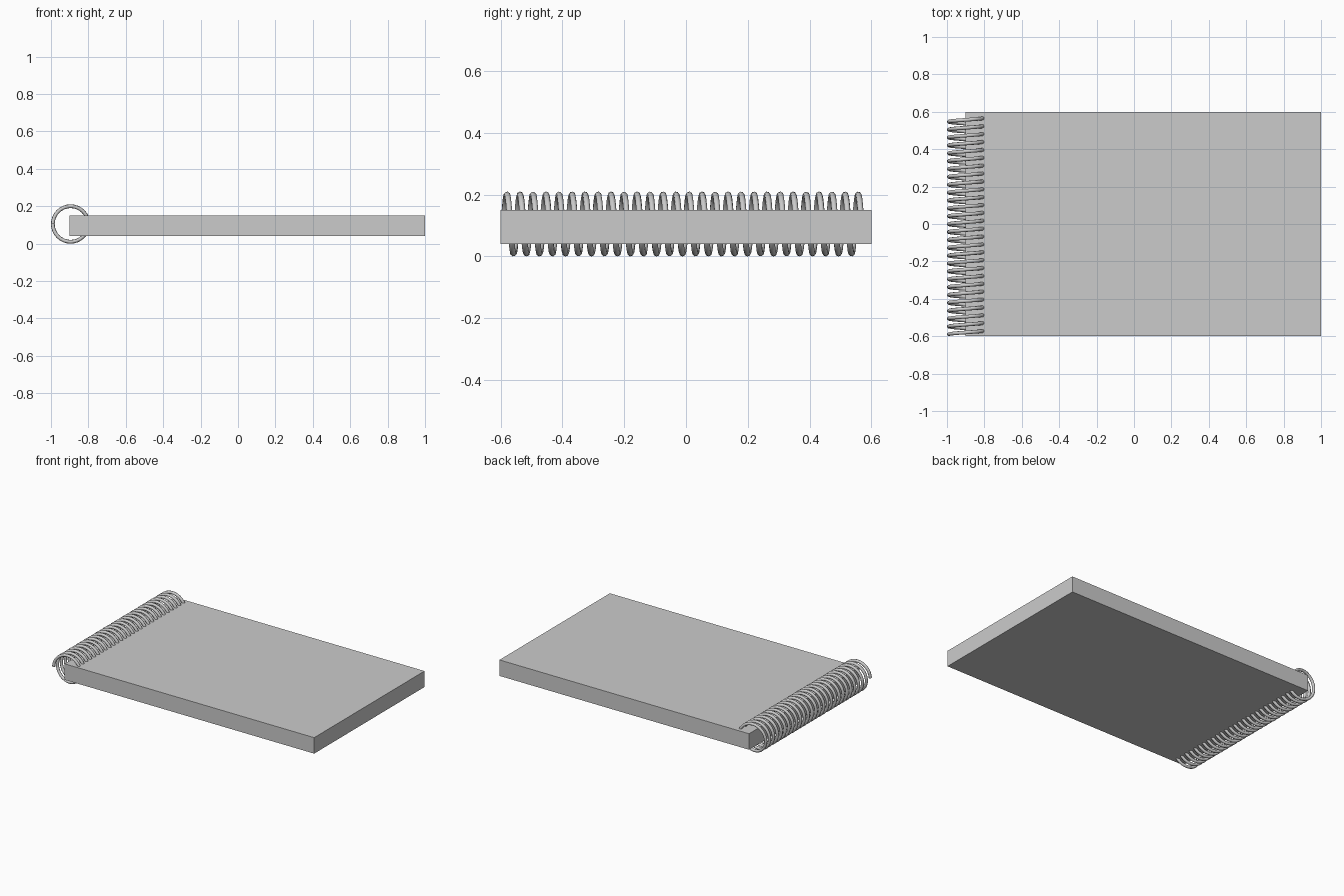
import bpy, math

if "Cube" in bpy.data.objects:
    bpy.data.objects.remove(bpy.data.objects["Cube"])

# Page block
bpy.ops.mesh.primitive_cube_add(size=1, location=(0.05, 0, 0.095))
block = bpy.context.object
block.name = "page_block"
block.scale = (1.9, 1.2, 0.11)
bpy.ops.object.transform_apply(location=False, rotation=False, scale=True)

# Spiral binding wire: helix along y, starting at the outer left side
TURNS, STEPS, PITCH = 27.5, 32, 0.0421
RADIUS, WIRE = 0.095, 0.01
CX, CZ, Y0 = -0.895, 0.105, -0.59

curve = bpy.data.curves.new("spiral_binding", 'CURVE')
curve.dimensions = '3D'
curve.bevel_depth = WIRE
curve.bevel_resolution = 2
curve.use_fill_caps = True
count = int(TURNS * STEPS) + 1
spline = curve.splines.new('POLY')
spline.points.add(count - 1)
for i, p in enumerate(spline.points):
    a = math.pi - 2 * math.pi * i / STEPS
    p.co = (CX + RADIUS * math.cos(a), Y0 + PITCH * i / STEPS,
            CZ + RADIUS * math.sin(a), 1)
spiral = bpy.data.objects.new("spiral_binding", curve)
bpy.context.collection.objects.link(spiral)

# Turn the wire into a smooth mesh
bpy.ops.object.select_all(action='DESELECT')
spiral.select_set(True)
bpy.context.view_layer.objects.active = spiral
bpy.ops.object.convert(target='MESH')
bpy.ops.object.shade_smooth_by_angle(angle=math.radians(50))
